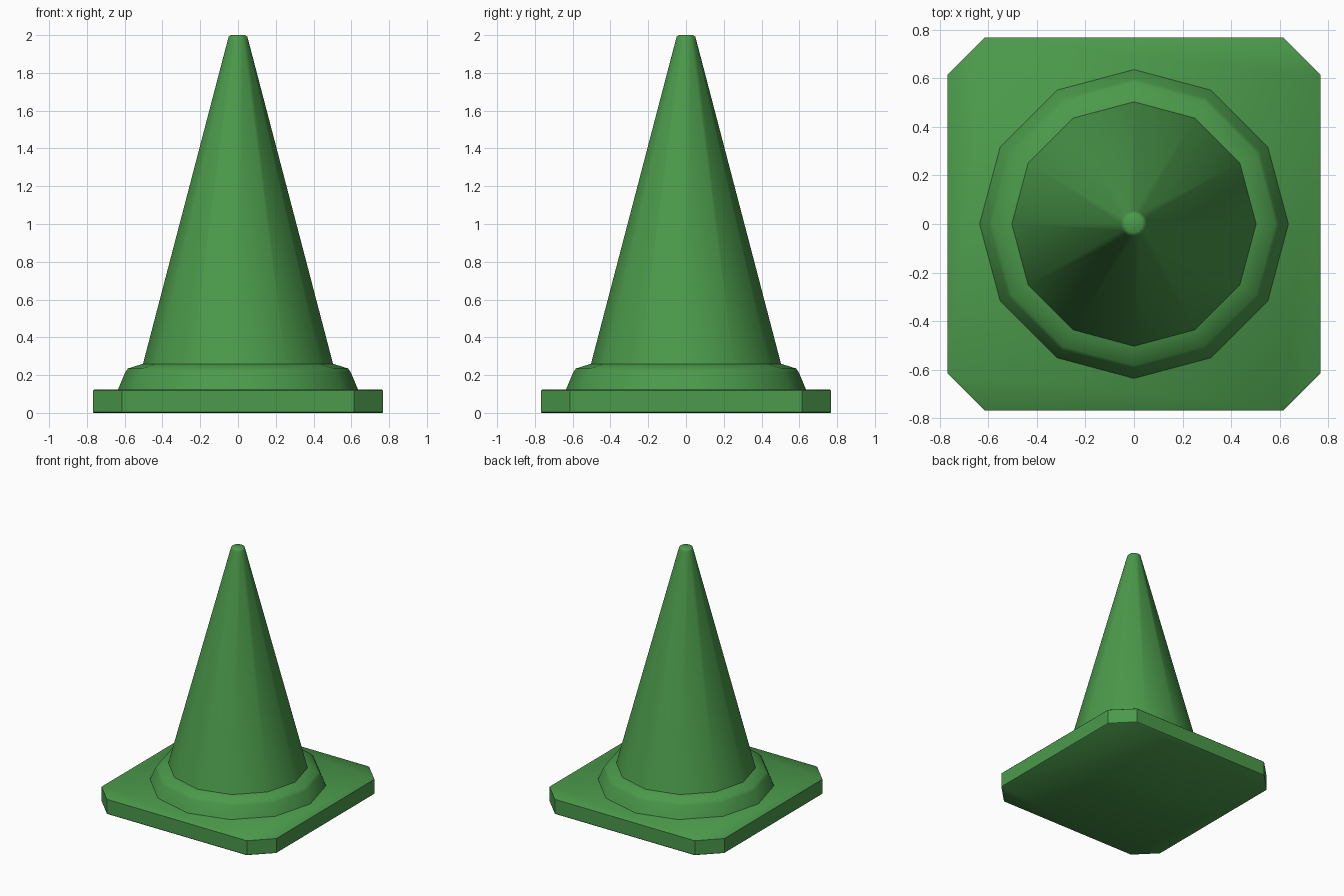
import bpy, bmesh
from math import cos, sin, pi, radians

if "Cube" in bpy.data.objects:
    bpy.data.objects.remove(bpy.data.objects["Cube"])

green = bpy.data.materials.new("green_plastic")
green.diffuse_color = (0.07, 0.32, 0.07, 1)
green.use_nodes = True
green.node_tree.nodes["Principled BSDF"].inputs["Base Color"].default_value = green.diffuse_color


def stack(name, rings, angle):
    """Skin a list of equal-length point rings and cap both ends."""
    bm = bmesh.new()
    loops = [[bm.verts.new(p) for p in ring] for ring in rings]
    n = len(loops[0])
    for a, b in zip(loops, loops[1:]):
        for i in range(n):
            j = (i + 1) % n
            bm.faces.new((a[i], a[j], b[j], b[i]))
    bm.faces.new(loops[0][::-1])
    bm.faces.new(loops[-1])
    mesh = bpy.data.meshes.new(name)
    bm.to_mesh(mesh)
    bm.free()
    mesh.materials.append(green)
    obj = bpy.data.objects.new(name, mesh)
    bpy.context.collection.objects.link(obj)
    bpy.ops.object.select_all(action='DESELECT')
    obj.select_set(True)
    bpy.context.view_layer.objects.active = obj
    bpy.ops.object.shade_smooth_by_angle(angle=radians(angle))
    return obj


def circle(r, z, n=12):
    return [(r * cos(2 * pi * i / n), r * sin(2 * pi * i / n), z) for i in range(n)]


def clipped_square(h, z, cut=0.153):
    c = h - cut
    return [(h, -c, z), (h, c, z), (c, h, z), (-c, h, z),
            (-h, c, z), (-h, -c, z), (-c, -h, z), (c, -h, z)]


# Square foot with clipped corners and slightly eased edges
stack("base_plate", [clipped_square(h, z) for h, z in
                     [(0.763, 0), (0.768, 0.005), (0.768, 0.118), (0.763, 0.123)]], 40)

# Twelve-sided body: sloped collar, shoulder, tall cone and rounded tip
profile = [(0.637, 0.12), (0.597, 0.215), (0.583, 0.235), (0.503, 0.26),
           (0.054, 1.975), (0.049, 1.992), (0.036, 2.0)]
stack("cone_body", [circle(r, z) for r, z in profile], 42)
